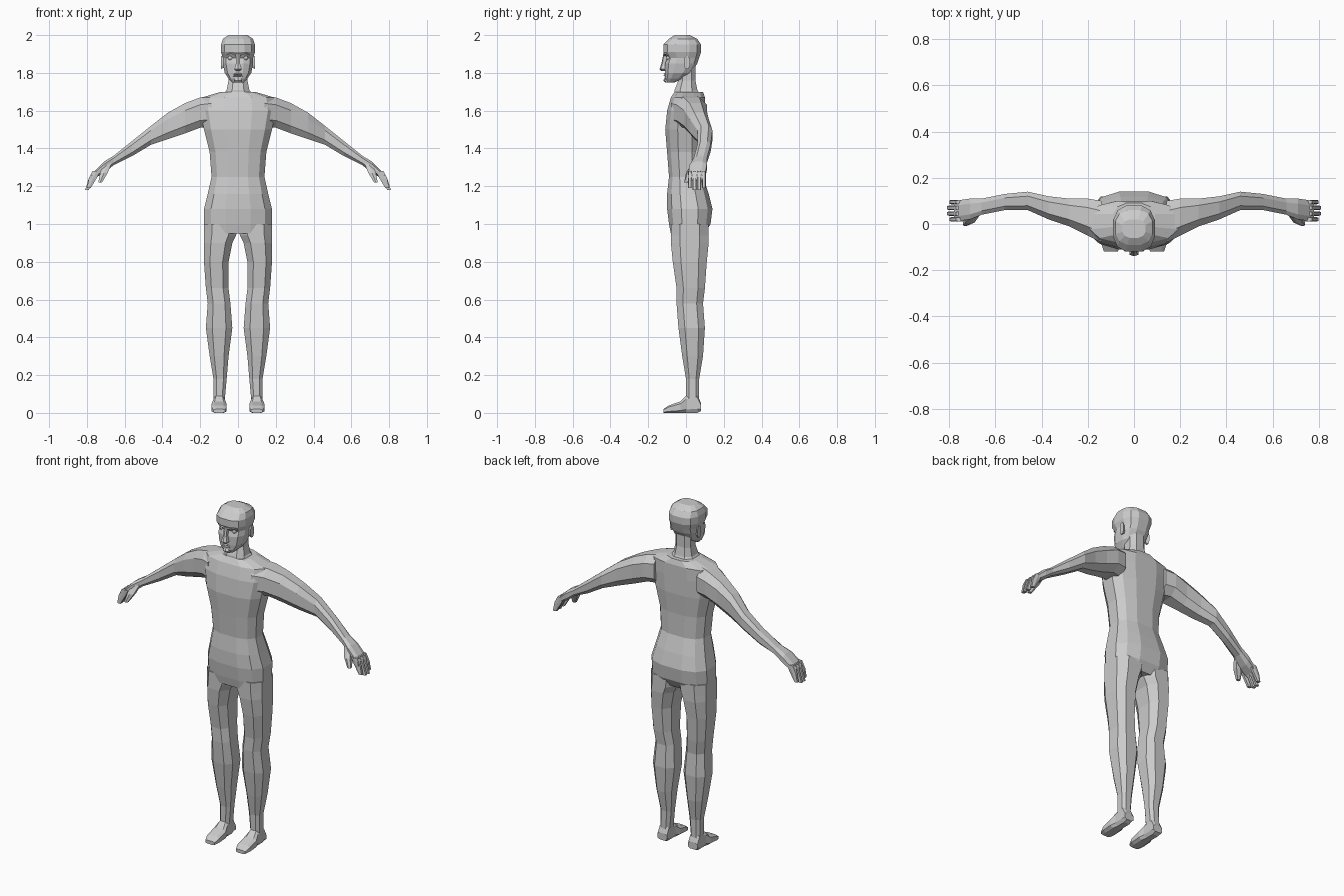
import bpy
import bmesh
from math import cos, sin, pi, copysign
from mathutils import Vector, Matrix

default_cube = bpy.data.objects.get("Cube")
if default_cube:
    bpy.data.objects.remove(default_cube, do_unlink=True)

# One plain clay colour for the whole figure
clay_colour = (.6, .6, .6, 1)
clay = bpy.data.materials.new("clay_grey")
clay.use_nodes = True
clay.diffuse_color = clay_colour
clay.node_tree.nodes["Principled BSDF"].inputs["Base Color"].default_value = clay_colour


def finish(name, bm, mirrored):
    """Turn a bmesh into a flat shaded object, mirrored across x if asked."""
    bmesh.ops.recalc_face_normals(bm, faces=bm.faces)
    mesh = bpy.data.meshes.new(name)
    bm.to_mesh(mesh)
    bm.free()
    mesh.materials.append(clay)
    part = bpy.data.objects.new(name, mesh)
    bpy.context.collection.objects.link(part)
    if mirrored:
        mirror = part.modifiers.new("mirror_sides", "MIRROR")
        mirror.use_mirror_merge = False


def place(axis, along, first, second):
    """Map a slice point to space for slices stacked along the given axis."""
    if axis == "Z":
        return Vector((first, second, along))
    if axis == "X":
        return Vector((along, second, first))
    return Vector((first, along, second))


def blend(low, high, factor):
    """Point between two limits, for a factor running from minus one to one."""
    factor = max(-1, min(1, factor))
    return (low + high + factor * (high - low)) / 2


def loft(name, axis, slices, sides=8, power=.75, mirrored=False):
    """Skin rounded boxes given as (along, first_min, first_max, second_min, second_max)."""
    bm = bmesh.new()
    rings = []
    # Scale so that the outermost corners reach the slice limits
    reach = cos(pi / sides) ** power
    for along, first_min, first_max, second_min, second_max in slices:
        ring = []
        for step in range(sides):
            angle = pi * (step + step + 1) / sides
            across = copysign(abs(cos(angle)) ** power, cos(angle)) / reach
            depth = copysign(abs(sin(angle)) ** power, sin(angle)) / reach
            first = blend(first_min, first_max, across)
            second = blend(second_min, second_max, depth)
            ring.append(bm.verts.new(place(axis, along, first, second)))
        rings.append(ring)
    for lower, upper in zip(rings, rings[1:]):
        for i in range(sides):
            j = (i + 1) % sides
            bm.faces.new((lower[i], lower[j], upper[j], upper[i]))
    bm.faces.new(rings[0])
    bm.faces.new(rings[-1])
    finish(name, bm, mirrored)


def centred_loft(name, rows, sides=8):
    """Loft upward through (height, half_width, front, back) rows centred on x."""
    slices = [(height, -half, half, front, back) for height, half, front, back in rows]
    loft(name, "Z", slices, sides=sides)


# Torso from pelvis to shoulder line
centred_loft("torso", [
    (.95, .17, -.08, .1),
    (1, .18, -.09, .13),
    (1.08, .18, -.1, .14),
    (1.16, .16, -.1, .12),
    (1.25, .14, -.09, .09),
    (1.38, .15, -.1, .09),
    (1.5, .18, -.11, .1),
    (1.6, .2, -.1, .1),
    (1.67, .19, -.08, .1),
    (1.7, .09, -.06, .09),
], sides=12)

# Arms running into the palms
loft("arm", "X", [
    (.14, 1.51, 1.68, -.08, .1),
    (.2, 1.51, 1.67, -.05, .11),
    (.28, 1.48, 1.64, -.01, .11),
    (.37, 1.45, 1.59, .02, .12),
    (.46, 1.42, 1.52, .06, .14),
    (.56, 1.36, 1.44, .06, .13),
    (.66, 1.31, 1.36, .04, .11),
    (.71, 1.27, 1.33, .02, .11),
    (.78, 1.23, 1.26, .01, .1),
], mirrored=True)

# Four curled fingers on each hand, the outer ones shorter
finger_names = ("index_finger", "middle_finger", "ring_finger", "little_finger")
for order, finger in enumerate(finger_names):
    y = .02 + order * .025
    short = .01 if order in (0, 3) else 0
    loft(finger, "Z", [
        (1.28, .73, .77, y - .01, y + .01),
        (1.24, .76 - short, .79, y - .01, y + .01),
        (1.18 + short, .79 - short, .81 - short, y - .01, y + .01),
    ], sides=6, mirrored=True)

loft("thumb", "Z", [
    (1.32, .67, .71, .03, .06),
    (1.27, .69, .73, 0, .04),
    (1.22, .72, .74, -.01, .01),
], sides=6, mirrored=True)

# Legs from hip to ankle
loft("leg", "Z", [
    (1, 0, .18, -.08, .12),
    (.94, .01, .18, -.08, .12),
    (.9, .03, .18, -.08, .12),
    (.8, .05, .18, -.07, .11),
    (.66, .05, .17, -.05, .1),
    (.58, .04, .16, -.05, .09),
    (.45, .03, .17, -.04, .1),
    (.3, .05, .15, -.02, .09),
    (.18, .06, .13, 0, .07),
    (.07, .07, .13, 0, .07),
], mirrored=True)

# Feet from toes to heel
loft("foot", "Y", [
    (-.12, .07, .13, 0, .02),
    (-.09, .06, .14, 0, .04),
    (-.03, .06, .14, 0, .06),
    (0, .07, .13, 0, .09),
    (.06, .07, .13, 0, .1),
    (.08, .07, .13, .01, .05),
], power=.6, mirrored=True)

# Neck, flaring into the shoulders
centred_loft("neck", [
    (1.67, .09, -.06, .08),
    (1.71, .06, -.06, .06),
    (1.76, .05, -.04, .05),
    (1.83, .05, -.04, .05),
])

# Head, with jaw, recessed eye line and brow
centred_loft("head", [
    (1.75, .03, -.1, -.06),
    (1.77, .05, -.11, -.01),
    (1.8, .07, -.11, .03),
    (1.85, .08, -.11, .06),
    (1.88, .08, -.1, .07),
    (1.91, .09, -.12, .08),
    (1.95, .09, -.12, .08),
    (1.98, .08, -.09, .06),
    (2, .05, -.06, .02),
], sides=12)

# Nose, widest at the nostrils
centred_loft("nose", [
    (1.81, .01, -.13, -.1),
    (1.82, .02, -.14, -.1),
    (1.85, .01, -.13, -.1),
    (1.9, .01, -.12, -.1),
], sides=6)

# Mouth and chin
for lip, height in (("lower_lip", 1.78), ("upper_lip", 1.79)):
    centred_loft(lip, [
        (height, .03, -.11, -.08),
        (height + .005, .02, -.12, -.08),
        (height + .01, .02, -.11, -.08),
    ], sides=6)

centred_loft("chin", [
    (1.75, .02, -.11, -.08),
    (1.76, .02, -.12, -.08),
    (1.78, .01, -.11, -.08),
], sides=6)

# Brows and ears
loft("brow", "X", [
    (.01, 1.89, 1.9, -.12, -.1),
    (.04, 1.9, 1.91, -.12, -.09),
    (.06, 1.89, 1.9, -.1, -.07),
], sides=6, mirrored=True)

loft("ear", "X", [
    (.07, 1.83, 1.88, -.01, .01),
    (.09, 1.82, 1.89, -.01, .02),
], mirrored=True)

# Eyeballs
eye = bmesh.new()
centre = Matrix.Translation((.04, -.09, 1.88))
bmesh.ops.create_uvsphere(eye, u_segments=10, v_segments=6, radius=.014, matrix=centre)
finish("eye", eye, True)
